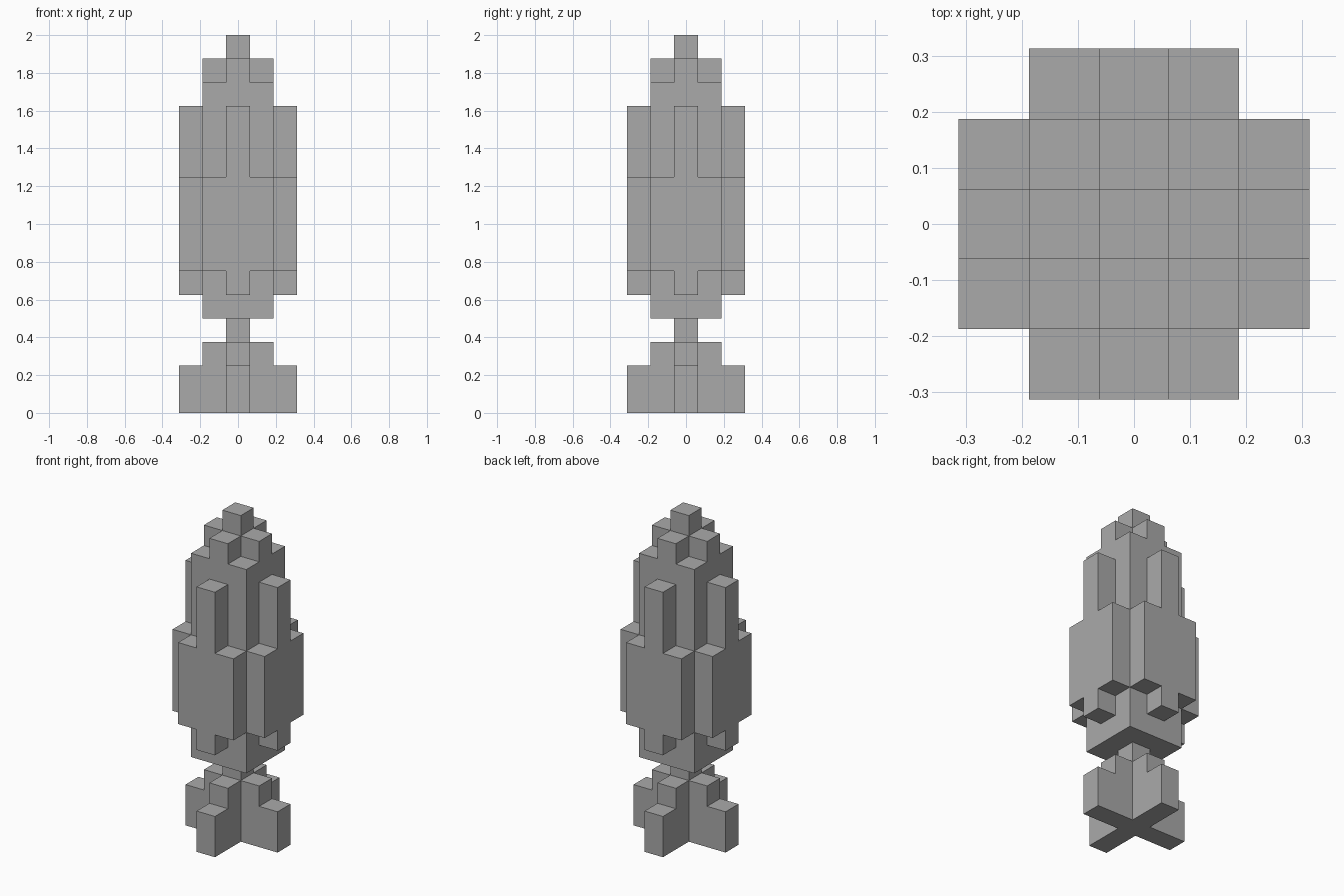
import bpy
import bmesh
from math import radians
from mathutils import Matrix, Vector

UNIT = 2 / 16  # one block; the model is 16 blocks tall

cube = bpy.data.objects.get("Cube")
if cube:
    bpy.data.objects.remove(cube, do_unlink=True)

grey = bpy.data.materials.new("grey")
grey.use_nodes = True
colour = (0.4, 0.4, 0.4, 1)
grey.diffuse_color = colour
grey.node_tree.nodes["Principled BSDF"].inputs["Base Color"].default_value = colour


def column(x, y):
    return x == 0 and y == 0


def square(x, y):
    return max(abs(x), abs(y)) <= 1


def small_cross(x, y):
    return square(x, y) and x * y == 0


def large_cross(x, y):
    return x * y == 0


def rib(x, y):
    return large_cross(x, y) and not square(x, y)


def panel(x, y):
    return not square(x, y) and min(abs(x), abs(y)) <= 1


# Each part: name, cross-section rule, bottom layer, top layer
PARTS = [
    ("tail_fins", large_cross, 0, 2),
    ("tail_step", small_cross, 2, 3),
    ("neck", column, 3, 4),
    ("body", square, 4, 14),
    ("lower_ribs", rib, 5, 6),
    ("side_panels", panel, 6, 10),
    ("upper_ribs", rib, 10, 13),
    ("nose_step", small_cross, 14, 15),
    ("nose_tip", column, 15, 16),
]


def cells(rule, bottom, top):
    span = range(-2, 3)
    return {(x, y, z) for x in span for y in span if rule(x, y)
            for z in range(bottom, top)}


blocks = {name: cells(*spec) for name, *spec in PARTS}
solid = set().union(*blocks.values())
AXES = [Vector(a) for a in ((1, 0, 0), (0, 1, 0), (0, 0, 1))]


def build(name, part):
    """Skin the outward block faces, then merge the flat areas."""
    bm = bmesh.new()
    for cell in sorted(part):
        centre = Vector(cell) + AXES[2] / 2
        for i, axis in enumerate(AXES):
            u, v = AXES[(i + 1) % 3] / 2, AXES[(i + 2) % 3] / 2
            for side in (1, -1):
                if tuple(int(c) for c in Vector(cell) + axis * side) in solid:
                    continue
                mid = centre + axis * side / 2
                ring = [mid - u - v, mid + u - v, mid + u + v, mid - u + v]
                bm.faces.new([bm.verts.new(p) for p in ring[::side]])
    bmesh.ops.remove_doubles(bm, verts=bm.verts, dist=0.01)
    bmesh.ops.dissolve_limit(bm, angle_limit=radians(1),
                             verts=bm.verts, edges=bm.edges)
    bmesh.ops.transform(bm, matrix=Matrix.Scale(UNIT, 4), verts=bm.verts)
    mesh = bpy.data.meshes.new(name)
    bm.to_mesh(mesh)
    bm.free()
    mesh.materials.append(grey)
    bpy.context.scene.collection.objects.link(bpy.data.objects.new(name, mesh))


for name, part in blocks.items():
    build(name, part)
